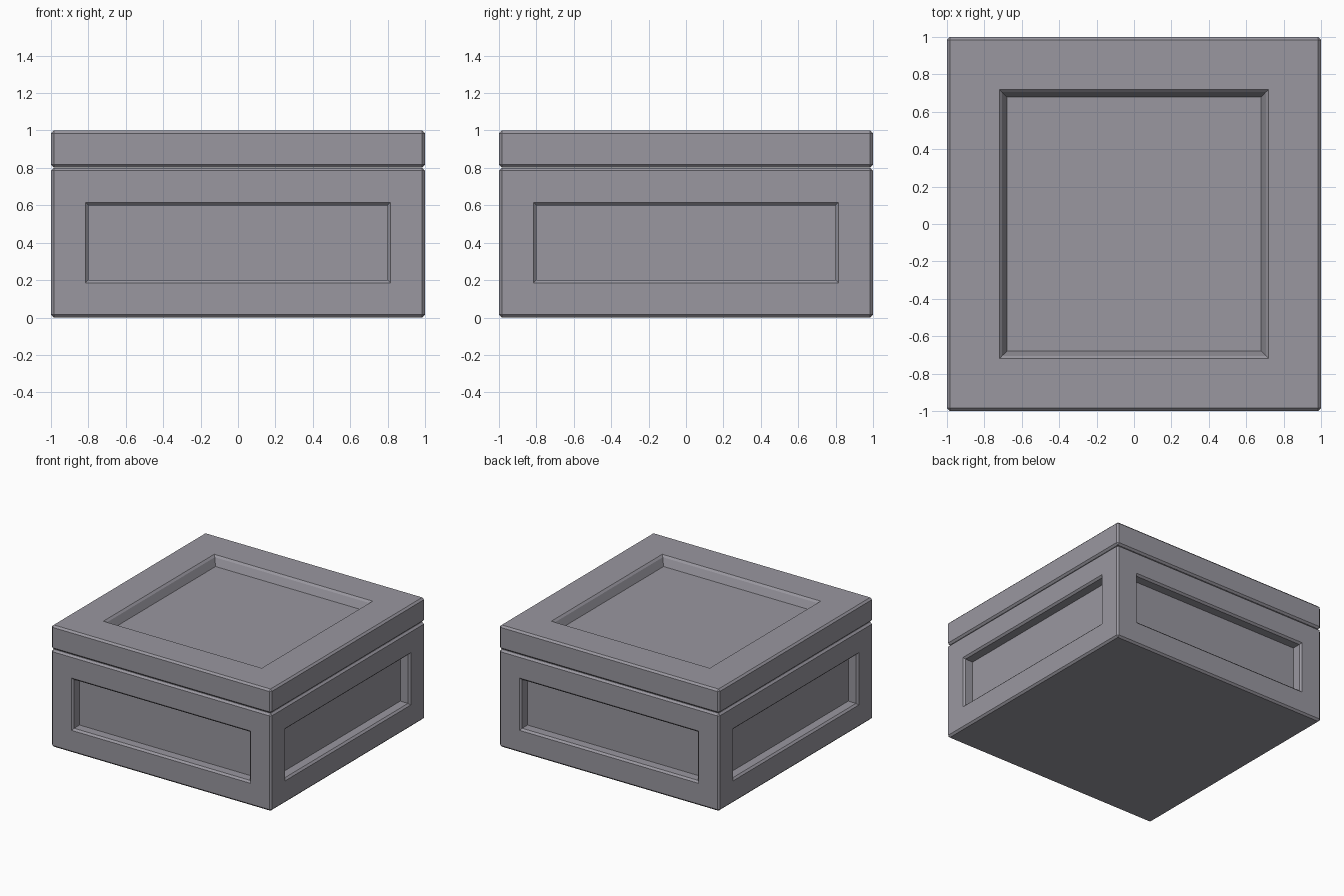
import bpy, bmesh
from mathutils import Matrix

old = bpy.data.objects.get("Cube")
if old:
    bpy.data.objects.remove(old, do_unlink=True)

CHAMFER = 0.015

# Single stone colour
stone = bpy.data.materials.new("purple_grey_stone")
stone.use_nodes = True
colour = (0.32, 0.31, 0.35, 1)
stone.diffuse_color = colour
stone.node_tree.nodes["Principled BSDF"].inputs["Base Color"].default_value = colour


def panelled_block(name, bottom, top, is_panel, margin, depth, taper):
    """Chamfered block with a recessed panel on each face chosen by is_panel."""
    bm = bmesh.new()
    height = top - bottom
    matrix = Matrix.Translation((0, 0, bottom + height / 2)) @ Matrix.Diagonal((2, 2, height, 1))
    bmesh.ops.create_cube(bm, size=1, matrix=matrix)
    bmesh.ops.bevel(bm, geom=bm.edges[:], offset=CHAMFER, offset_type='OFFSET',
                    segments=1, profile=0.5, affect='EDGES')
    bm.normal_update()
    faces = [f for f in bm.faces if is_panel(f.normal)]
    # Flat frame, chamfered rim, then the recess wall
    for thickness, offset in ((margin - CHAMFER, 0), (CHAMFER, -CHAMFER),
                              (taper, CHAMFER - depth)):
        bmesh.ops.inset_individual(bm, faces=faces, thickness=thickness,
                                   depth=offset, use_even_offset=True)
        bm.normal_update()
    mesh = bpy.data.meshes.new(name)
    bm.to_mesh(mesh)
    bm.free()
    mesh.materials.append(stone)
    obj = bpy.data.objects.new(name, mesh)
    bpy.context.collection.objects.link(obj)
    return obj


# Base with a panel on all four sides
panelled_block("box_base", 0, 0.8, lambda n: max(abs(n.x), abs(n.y)) > 0.99,
               margin=0.185, depth=0.085, taper=0)

# Lid with a sunken square on top
panelled_block("box_lid", 0.803, 1.0, lambda n: n.z > 0.99,
               margin=0.28, depth=0.075, taper=0.025)
